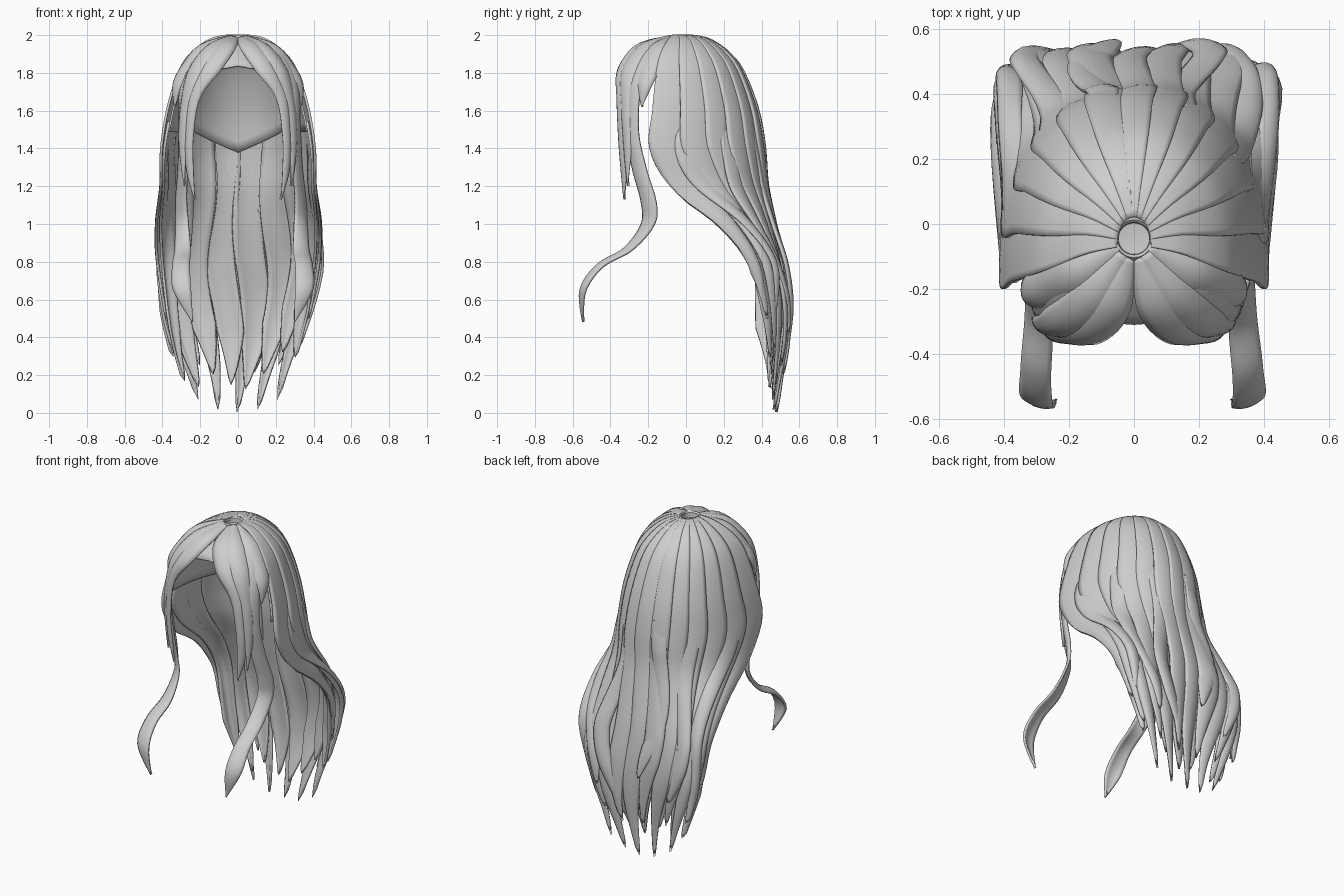
import bpy, bmesh, math, random
from mathutils import Vector

random.seed(4)
if "Cube" in bpy.data.objects:
    bpy.data.objects.remove(bpy.data.objects["Cube"], do_unlink=True)

hair = bpy.data.materials.new("hair grey")
hair.use_nodes = True
GREY = (0.62, 0.62, 0.62, 1)
hair.diffuse_color = GREY
hair.node_tree.nodes["Principled BSDF"].inputs["Base Color"].default_value = GREY


def spline(points, t):
    """Catmull-Rom through equal-length tuples; t runs from 0 to len - 1."""
    i = min(int(t), len(points) - 2)
    f = t - i
    last = len(points) - 1
    a, b, c, d = (points[max(0, min(last, j))] for j in range(i - 1, i + 3))
    return [0.5 * (2 * q + (r - p) * f + (2 * p - 5 * q + 4 * r - s) * f * f
                   + (3 * q - p - 3 * r + s) * f ** 3) for p, q, r, s in zip(a, b, c, d)]


def sheet(name, grid, thick):
    """Turn rows of points into a smooth sheet with thickness."""
    bm = bmesh.new()
    rows = [[bm.verts.new(p) for p in row] for row in grid]
    for r0, r1 in zip(rows, rows[1:]):
        for j in range(len(r0) - 1):
            bm.faces.new((r0[j], r1[j], r1[j + 1], r0[j + 1]))
    bmesh.ops.remove_doubles(bm, verts=bm.verts, dist=0.0005)
    mesh = bpy.data.meshes.new(name)
    bm.to_mesh(mesh)
    bm.free()
    ob = bpy.data.objects.new(name, mesh)
    bpy.context.collection.objects.link(ob)
    mesh.materials.append(hair)
    solid = ob.modifiers.new("thickness", "SOLIDIFY")
    solid.thickness = thick
    solid.offset = -1
    bpy.ops.object.select_all(action="DESELECT")
    ob.select_set(True)
    bpy.context.view_layer.objects.active = ob
    bpy.ops.object.shade_smooth_by_angle(angle=math.radians(40))


# Overall hair envelope from crown to tips: height, half width, back y, side edge y
ENVELOPE = [
    (1.99, .05, .02, -.07), (1.97, .14, .12, -.09), (1.90, .235, .22, -.13),
    (1.80, .30, .295, -.155), (1.60, .36, .37, -.175), (1.40, .39, .405, -.19),
    (1.20, .39, .415, -.08), (1.00, .415, .45, .17), (.80, .42, .495, .33),
    (.60, .395, .525, .36), (.40, .355, .52, .38), (.20, .31, .49, .42), (0, .26, .465, .45)]
END = len(ENVELOPE) - 1


def envelope(s, t, k=0.0):
    """Point on the envelope; s = -1..1 around the back, t down, k pushes outward."""
    z, xh, yb, yf = spline(ENVELOPE, t)
    q = 0.85 - 0.25 * min(1, max(0, (t - 5) / 4))
    a = max(-1, min(1, s)) * math.pi / 2
    x = math.sin(a) * xh
    y = yf + (yb - yf) * max(0, math.cos(a)) ** q
    return Vector((x * (1 + k), y * (1 + k), z))


def hanging_lock(name, s0, half, tip, depth, wave, phase, start=0.0):
    """A lock that follows the envelope, overlaps its neighbour and ends in a point."""
    rows, across, side = 40, 6, 1 if s0 >= 0 else -1
    stop = END - tip / 0.2
    grid = []
    for i in range(rows + 1):
        f = i / rows
        t = start + (stop - start) * f
        free = min(1, max(0, (t - 4) / 4))
        taper = min(1, ((1 - f) / 0.2) ** 0.8)
        c = s0 + wave * free * math.sin(t * 1.1 + phase)
        base = depth * (0.2 + 0.8 * free) + 0.02 * free * math.sin(t * 1.3 + phase * 2)
        rise = 1.0
        if start:
            rise = min(1, f / 0.2)
            base -= 0.015 * (1 - rise)
        row = []
        for j in range(across + 1):
            u = j / across * 2 - 1
            k = base + taper * rise * (0.022 * side * u + (0.012 + 0.02 * free) * (1 - u * u))
            row.append(envelope(c + u * half * taper, t, k))
        grid.append(row)
    sheet(name, grid, 0.014)


# Outer locks around the back and sides, every other one shorter
COUNT = 13
for n in range(COUNT):
    s = (n - COUNT // 2) / (COUNT // 2) * 0.92
    tip = 0.01 + 0.2 * s * s + (0.2 if n % 2 else 0)
    if abs(s) > 0.9:
        tip = 0.5
    hanging_lock(f"outer_lock_{n + 1}", s, 0.098, tip, 0.02 if n % 2 else -0.005,
                 0.05, 0.45 * n if abs(s) < .9 else 0)

# Inner locks filling the gaps from beneath
for n in range(8):
    s = (n - 3.5) / 3.5 * 0.82
    hanging_lock(f"inner_lock_{n + 1}", s, 0.125, 0.12 + 0.22 * random.random(),
                 -0.06, 0.05, 0.9 * n, 4.3)

# Loose wavy locks lying on top of the back
for n, s in enumerate((-.74, -.45, -.16, .26, .55, .8)):
    hanging_lock(f"loose_lock_{n + 1}", s, 0.07, 0.3 + 0.12 * (n % 3), 0.05,
                 0.09, 1.7 * n, 4.5)

# Smooth scalp shell, dipping to a point at the back of the neck
grid = []
for i in range(19):
    row = []
    for j in range(33):
        s = j / 16 - 1
        stop = max(4.5, 5.05 - 1.25 * abs(s))
        row.append(envelope(s, stop * i / 18, -0.05) - Vector((0, 0, 0.012)))
    grid.append(row)
sheet("scalp_shell", grid, 0.01)

# Forehead part of the scalp, under the parting
grid = []
for i in range(9):
    f = i / 8
    grid.append([Vector((math.sin(a) * (.05 + .24 * f), -.07 - .02 * f
                         - math.cos(a) * (.03 + .19 * f),
                         1.98 - (.14 + .05 * abs(math.sin(a))) * f ** 1.6))
                 for a in [(j / 8 - 1) * 1.5 for j in range(17)]])
sheet("forehead_scalp", grid, 0.01)


def free_lock(name, side, path, bulge, inset=0.0):
    """A ribbon along (x, y, z, width, heading) points; heading turns its width, in degrees."""
    steps = 6 * (len(path) - 1)
    grid = []
    for i in range(steps + 1):
        t = i / 6
        x, y, z, w, a = spline(path, t)
        x -= inset * i / steps
        ahead = Vector(spline(path, min(t + .05, len(path) - 1))[:3])
        behind = Vector(spline(path, max(t - .05, 0))[:3])
        across = Vector((math.cos(math.radians(a)), math.sin(math.radians(a)), 0))
        out = across.cross(behind - ahead).normalized()
        row = []
        for j in range(7):
            u = j / 3 - 1
            p = Vector((x, y, z)) + across * (u * w / 2) + out * (bulge * w * (1 - u * u))
            row.append(Vector((p.x * side, p.y, p.z)))
        grid.append(row if side > 0 else row[::-1])
    sheet(name, grid, 0.014)


# Parted fringe and face-framing locks: written for the left, mirrored to the right
FRINGE = {
    "fringe_inner": [
        (.02, -.10, 1.985, .05, 10), (.075, -.24, 1.93, .14, 25), (.155, -.33, 1.81, .14, 28),
        (.235, -.345, 1.66, .08, 35), (.26, -.34, 1.45, .06, 40), (.255, -.33, 1.28, .05, 40),
        (.23, -.33, 1.13, .005, 40)],
    "fringe_middle": [
        (.035, -.09, 1.99, .05, 35), (.13, -.22, 1.93, .13, 40), (.225, -.30, 1.80, .13, 45),
        (.28, -.315, 1.62, .08, 50), (.295, -.31, 1.42, .06, 50), (.285, -.31, 1.2, .005, 50)],
    "fringe_outer": [
        (.045, -.07, 1.99, .05, 55), (.18, -.15, 1.93, .13, 55), (.275, -.195, 1.82, .13, 62),
        (.325, -.22, 1.73, .09, 62), (.335, -.235, 1.62, .005, 62)],
    "long_front_lock": [
        (.05, -.08, 1.985, .04, 50), (.20, -.19, 1.91, .10, 50), (.29, -.27, 1.74, .09, 50),
        (.31, -.285, 1.5, .08, 55), (.32, -.25, 1.3, .09, 58), (.335, -.20, 1.12, .10, 55),
        (.335, -.205, 1.0, .10, 45), (.335, -.31, .87, .10, 30), (.35, -.46, .78, .10, 20),
        (.35, -.55, .65, .10, 15), (.30, -.55, .48, .005, 10)],
}
for side, word in ((1, "left"), (-1, "right")):
    for part, path in FRINGE.items():
        is_long = "long" in part
        free_lock(f"{part}_{word}", side, path, 0.12 if is_long else 0.2,
                  0.06 if is_long and side < 0 else 0)

# Raised rim around the crown with a sunken floor
grid = []
for r, z in ((0, 1.955), (.048, 1.96), (.05, 1.99), (.058, 1.998), (.07, 1.985)):
    grid.append([Vector((math.cos(a) * r, math.sin(a) * r - .045, z))
                 for a in [math.tau * i / 24 for i in range(25)]])
sheet("crown_rim", grid, 0.006)
